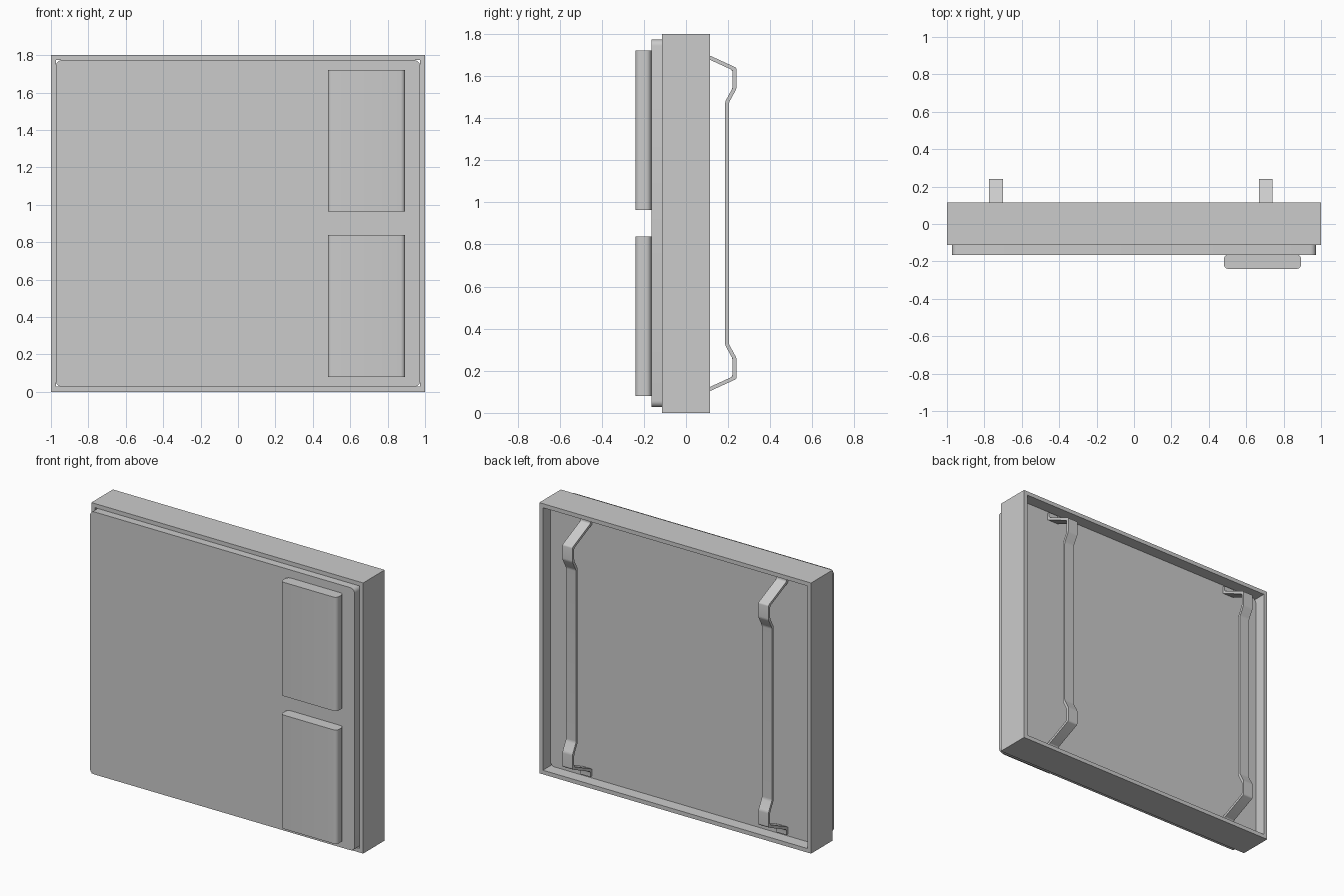
import bpy, bmesh
from mathutils import Vector

if "Cube" in bpy.data.objects:
    bpy.data.objects.remove(bpy.data.objects["Cube"])


def finish(bm, name):
    bmesh.ops.recalc_face_normals(bm, faces=bm.faces[:])
    me = bpy.data.meshes.new(name)
    bm.to_mesh(me)
    bm.free()
    ob = bpy.data.objects.new(name, me)
    bpy.context.collection.objects.link(ob)
    bpy.ops.object.select_all(action='DESELECT')
    ob.select_set(True)
    bpy.context.view_layer.objects.active = ob
    bpy.ops.object.shade_smooth_by_angle(angle=0.6)
    return ob


def box(name, lo, hi, axis, radius):
    """Box whose edges parallel to one axis are rounded."""
    lo, hi = Vector(lo), Vector(hi)
    bm = bmesh.new()
    bmesh.ops.create_cube(bm, size=1)
    for v in bm.verts:
        v.co = (lo + hi) / 2 + v.co * (hi - lo)
    edges = [e for e in bm.edges
             if abs((e.verts[0].co - e.verts[1].co).normalized()[axis]) > 0.9]
    bmesh.ops.bevel(bm, geom=edges, offset=radius, segments=5,
                    profile=0.5, affect='EDGES')
    return finish(bm, name)


def frame():
    """Rectangular ring, open at front and back."""
    bm = bmesh.new()
    loops = []
    for y in (-0.113, 0.114):
        for inset in (0, 0.027):
            x, z0, z1 = 1 - inset, inset, 1.8 - inset
            loops.append([bm.verts.new(p) for p in
                          ((-x, y, z0), (x, y, z0), (x, y, z1), (-x, y, z1))])
    fo, fi, bo, bi = loops
    for a, b in ((fo, fi), (fi, bi), (bi, bo), (bo, fo)):
        for i in range(4):
            j = (i + 1) % 4
            bm.faces.new((a[i], a[j], b[j], b[i]))
    return finish(bm, "outer_frame")


def strip(name, x0, x1, path, thick):
    """Bent flat bar: mitred offset of a y-z path, extruded along x."""
    pts = [Vector(p) for p in path]
    dirs = [(b - a).normalized() for a, b in zip(pts, pts[1:])]
    left, right = [], []
    for i, p in enumerate(pts):
        d0, d1 = dirs[max(i - 1, 0)], dirs[min(i, len(dirs) - 1)]
        n0, n1 = Vector((-d0.y, d0.x)), Vector((-d1.y, d1.x))
        m = (n0 + n1).normalized()
        off = m * (thick / 2 / m.dot(n0))
        left.append(p + off)
        right.append(p - off)
    bm = bmesh.new()
    a, b = [[(bm.verts.new((x, l.x, l.y)), bm.verts.new((x, r.x, r.y)))
             for l, r in zip(left, right)] for x in (x0, x1)]
    n = len(pts)
    for i in range(n - 1):
        for side in (a, b):
            bm.faces.new((side[i][0], side[i + 1][0], side[i + 1][1], side[i][1]))
        for k in (0, 1):
            bm.faces.new((a[i][k], a[i + 1][k], b[i + 1][k], b[i][k]))
    for i in (0, n - 1):
        bm.faces.new((a[i][0], a[i][1], b[i][1], b[i][0]))
    # soften the bends
    bm.edges.ensure_lookup_table()
    bends = [bm.edges.get((a[i][k], b[i][k])) for i in range(1, n - 1) for k in (0, 1)]
    bmesh.ops.bevel(bm, geom=bends, offset=0.008, segments=3,
                    profile=0.5, affect='EDGES')
    return finish(bm, name)


# Frame and the door panel set into it
frame()
box("door_panel", (-0.973, -0.165, 0.027), (0.973, 0.035, 1.773), 1, 0.03)

# Two raised pads on the front
for label, z0 in (("lower", 0.08), ("upper", 0.963)):
    box(label + "_pad", (0.48, -0.24, z0), (0.894, -0.165, z0 + 0.757), 2, 0.025)

# Bent bars on the back, with mounting tabs against the panel
half = [(0.043, 1.76), (0.043, 1.719), (0.231, 1.633), (0.231, 1.542), (0.195, 1.476)]
path = half + [(y, 1.8 - z) for y, z in reversed(half)]
for label, x0 in (("left", -0.775), ("right", 0.667)):
    strip(label + "_back_bar", x0, x0 + 0.074, path, 0.018)
